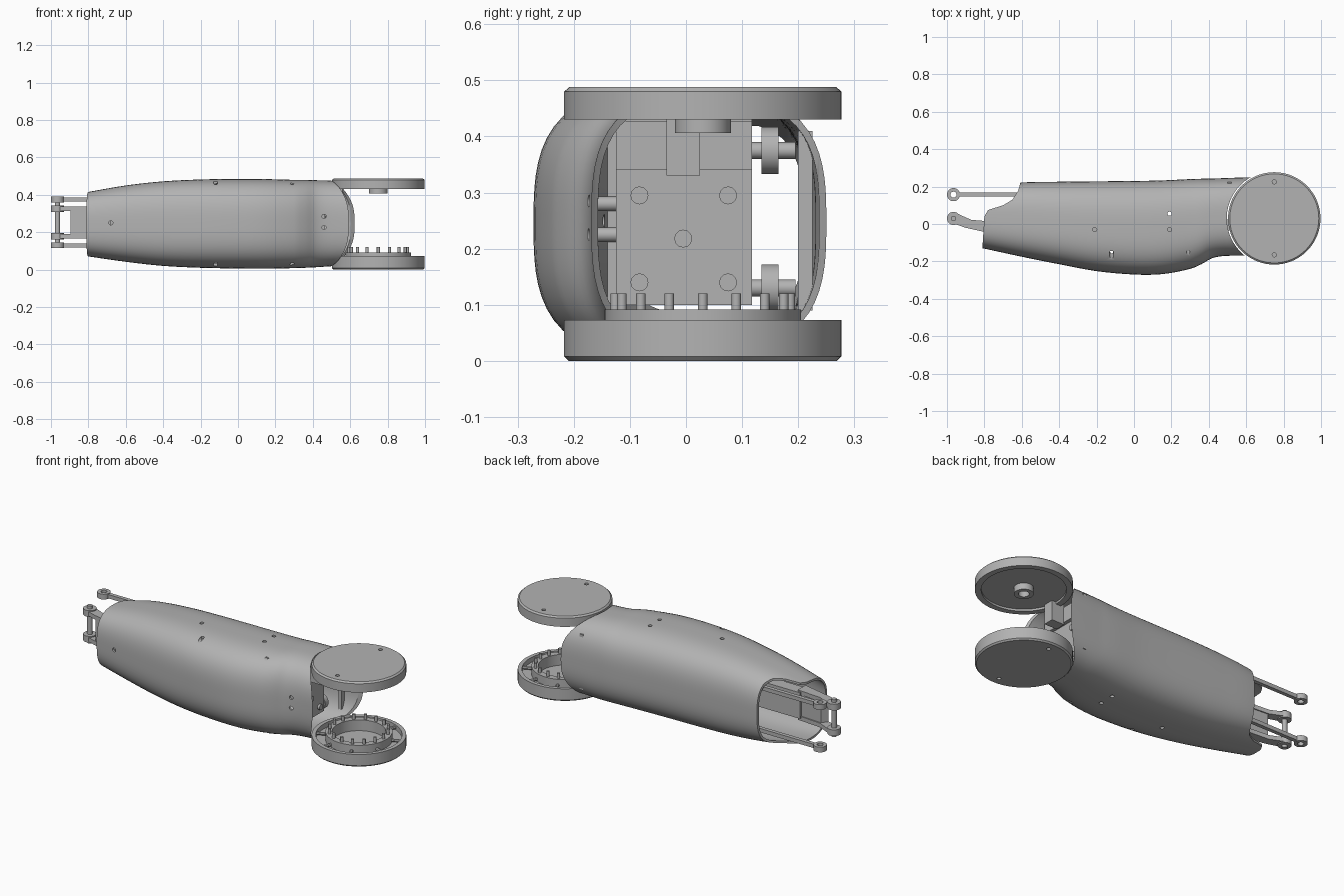
import bpy, bmesh, math
from mathutils import Vector, Matrix

cube = bpy.data.objects.get("Cube")
if cube:
    bpy.data.objects.remove(cube, do_unlink=True)

grey = bpy.data.materials.new("machined_grey")
grey.use_nodes = True
grey.diffuse_color = (0.45, 0.45, 0.45, 1)
grey.node_tree.nodes["Principled BSDF"].inputs["Base Color"].default_value = grey.diffuse_color


def finish(name, bm):
    bmesh.ops.recalc_face_normals(bm, faces=bm.faces)
    mesh = bpy.data.meshes.new(name)
    bm.to_mesh(mesh)
    bm.free()
    mesh.materials.append(grey)
    obj = bpy.data.objects.new(name, mesh)
    bpy.context.collection.objects.link(obj)
    smooth(obj)
    return obj


def activate(obj):
    bpy.ops.object.select_all(action='DESELECT')
    obj.select_set(True)
    bpy.context.view_layer.objects.active = obj


def smooth(obj):
    activate(obj)
    bpy.ops.object.shade_smooth_by_angle(angle=math.radians(35))


def box(name, low, high):
    low, high = Vector(low), Vector(high)
    bm = bmesh.new()
    size = Matrix.Diagonal((*(high - low), 1))
    bmesh.ops.create_cube(bm, size=1, matrix=Matrix.Translation((low + high) / 2) @ size)
    return finish(name, bm)


def rod(name, start, end, radius, sides=20):
    start, end = Vector(start), Vector(end)
    axis = end - start
    turn = axis.to_track_quat('Z', 'Y').to_matrix().to_4x4()
    bm = bmesh.new()
    bmesh.ops.create_cone(bm, cap_ends=True, segments=sides, radius1=radius, radius2=radius,
                          depth=axis.length, matrix=Matrix.Translation((start + end) / 2) @ turn)
    return finish(name, bm)


def lathe(name, profile, x, y, sides=72):
    # Closed (radius, height) profile turned about a vertical axis
    bm = bmesh.new()
    rings = []
    for i in range(sides):
        a = math.tau * i / sides
        rings.append([bm.verts.new((x + r * math.cos(a), y + r * math.sin(a), z)) for r, z in profile])
    skin(bm, rings, True)
    bmesh.ops.remove_doubles(bm, verts=bm.verts, dist=1e-6)
    return finish(name, bm)


def skin(bm, rings, closed):
    count = len(rings[0])
    for i in range(len(rings) if closed else len(rings) - 1):
        a, b = rings[i], rings[(i + 1) % len(rings)]
        for j in range(count):
            k = (j + 1) % count
            bm.faces.new((a[j], a[k], b[k], b[j]))


def prism(name, outline, low, high):
    bm = bmesh.new()
    face = bm.faces.new([bm.verts.new((x, y, low)) for x, y in outline])
    top = bmesh.ops.extrude_face_region(bm, geom=[face])["geom"]
    moved = [v for v in top if isinstance(v, bmesh.types.BMVert)]
    bmesh.ops.translate(bm, verts=moved, vec=(0, 0, high - low))
    return finish(name, bm)


def apply(obj, mod):
    activate(obj)
    bpy.ops.object.modifier_apply(modifier=mod.name)


def cut(obj, cutters):
    for cutter in cutters:
        cutter.hide_render = True
        mod = obj.modifiers.new("cut", 'BOOLEAN')
        mod.operation, mod.solver, mod.object = 'DIFFERENCE', 'EXACT', cutter
        apply(obj, mod)
        bpy.data.objects.remove(cutter, do_unlink=True)
    smooth(obj)


# Hollow limb shell: stations of x, front y, back y, top z, bottom z
stations = [(-.83, -.125, .2, .41, .075), (-.6, -.175, .222, .45, .042), (-.4, -.215, .226, .472, .02),
            (-.2, -.252, .228, .482, .01), (0, -.27, .23, .485, .006), (.15, -.268, .233, .484, .005),
            (.3, -.24, .24, .48, .008), (.36, -.215, .242, .48, .01), (.42, -.182, .243, .478, .013),
            (.5, -.17, .246, .476, .018), (.68, -.17, .252, .468, .026)]


def blend(i, t):
    # Smooth curve through neighbouring stations, allowing for uneven spacing
    p, q = stations[i], stations[i + 1]
    before, after = stations[max(i - 1, 0)], stations[min(i + 2, len(stations) - 1)]
    span = q[0] - p[0]
    row = [p[0] + span * t]
    for k in range(1, 5):
        m = (q[k] - before[k]) / (q[0] - before[0]) * span
        n = (after[k] - p[k]) / (after[0] - p[0]) * span
        row.append((2*t**3 - 3*t**2 + 1) * p[k] + (t**3 - 2*t**2 + t) * m
                   + (3*t**2 - 2*t**3) * q[k] + (t**3 - t**2) * n)
    return row


def superellipse(a):
    c, s = math.cos(a), math.sin(a)
    size = (abs(c) ** 3 + abs(s) ** 3) ** (-1 / 3)
    return c * size, s * size


bm = bmesh.new()
rows = [blend(i, t / 4) for i in range(len(stations) - 1) for t in range(4)] + [stations[-1]]
rings = []
for x, front, back, top, bottom in rows:
    ring = []
    for j in range(72):
        u, v = superellipse(math.tau * j / 72)
        ring.append(bm.verts.new((x, (front + back) / 2 + u * (back - front) / 2,
                                  (top + bottom) / 2 + v * (top - bottom) / 2)))
    rings.append(ring)
skin(bm, rings, False)
shell = finish("limb_shell", bm)
wall = shell.modifiers.new("wall", 'SOLIDIFY')
wall.thickness, wall.offset = 0.012, -1
apply(shell, wall)

# Shell openings: round joint clearance, swept tail edge, screw holes
hub_x, hub_y = 0.75, 0.03
tail = [(-1.1, -.4), (-.815, -.4), (-.81, -.12), (-.8, .04), (-.78, .075), (-.7, .1),
        (-.65, .13), (-.62, .175), (-.605, .23), (-.6, .4), (-1.1, .4)]
cutters = [rod("joint_cutter", (hub_x, hub_y, -.2), (hub_x, hub_y, .7), .254, 96),
           prism("tail_cutter", tail, -.2, .7)]
for x, z in [(-.68, .25), (.46, .285), (.46, .225), (-.12, .465), (.29, .465), (-.12, .028), (.29, .028)]:
    cutters.append(rod("hole_cutter", (x, -.4, z), (x, -.145, z), .011))
for x, y in [(-.21, -.03), (.19, .055), (.19, -.03)]:
    cutters.append(rod("hole_cutter", (x, y, -.1), (x, y, .6), .011))
cut(shell, cutters)

# Joint discs
upper = lathe("upper_disc", [(0, .488), (.238, .488), (.247, .48), (.247, .43), (.215, .43), (.215, .442),
                             (.05, .442), (.05, .406), (.028, .406), (.028, .442), (0, .442)], hub_x, hub_y)
lower = lathe("lower_disc", [(0, 0), (.239, 0), (.247, .008), (.247, .073), (.225, .073), (.225, .045),
                             (.175, .045), (.175, .092), (.14, .092), (.14, .03), (0, .03)], hub_x, hub_y)
for disc, z in ((upper, .488), (lower, 0)):
    cut(disc, [rod("hole_cutter", (hub_x, hub_y + s, z - .012), (hub_x, hub_y + s, z + .012), .011)
               for s in (-.195, .195)])

# Pins and spokes of the lower disc
for i in range(16):
    a = math.tau * i / 16
    c, s = math.cos(a), math.sin(a)
    x, y = hub_x + .156 * c, hub_y + .156 * s
    rod("ring_pin", (x, y, .08), (x, y, .12), .0085, 12)
    if i % 2:
        rod("ring_spoke", (hub_x + .17 * c, hub_y + .17 * s, .058),
            (hub_x + .23 * c, hub_y + .23 * s, .058), .009, 8)

# Inner frame and mounting bracket
box("frame_spine", (-.74, -.05, .18), (.44, .02, .33))
box("head_plate", (.44, -.125, .1), (.465, .118, .43))
box("head_shelf", (.45, -.125, .34), (.485, .118, .428))
box("disc_tab", (.48, -.035, .33), (.56, .025, .445))
box("front_rail", (.36, -.14, .09), (.4, -.125, .43))
box("back_rail", (.5, .2, .09), (.52, .225, .41))
for y, z in [(-.083, .295), (.075, .295), (-.005, .218), (-.083, .14), (.075, .14)]:
    rod("plate_bolt", (.46, y, z), (.478, y, z), .016, 12)
for z in (.225, .28):
    rod("side_standoff", (.4, -.16, z), (.4, -.12, z), .013)

# Clevis at the tail
arm = [(-.965, .002), (-.9, -.02), (-.72, -.06), (-.72, .01), (-.87, .022), (-.95, .058)]
web = [(-.895, -.018), (-.72, -.055), (-.72, .005), (-.87, .015)]
prism("clevis_web", web, .18, .33)
eye_x, eye_y = -0.965, 0.03
for z in (.178, .326):
    prism("clevis_arm", arm, z - .012, z + .012)
    lathe("clevis_eye", [(.012, z - .018), (.035, z - .018), (.035, z + .018), (.012, z + .018)], eye_x, eye_y, 32)
rod("clevis_pin", (eye_x, eye_y, .145), (eye_x, eye_y, .36), .014)

# Pair of push rods with eyes, links and cross shafts
for z in (.13, .375):
    y = 0.157
    box("push_rod", (-.94, y - .011, z - .011), (.42, y + .011, z + .011))
    lathe("push_rod_eye", [(.016, z - .015), (.035, z - .015), (.035, z + .015), (.016, z + .015)], eye_x, y, 32)
    rod("rod_link", (.42, .135, z), (.42, .165, z), .042, 32)
    rod("cross_shaft", (.42, .1, z), (.42, .195, z), .015)
